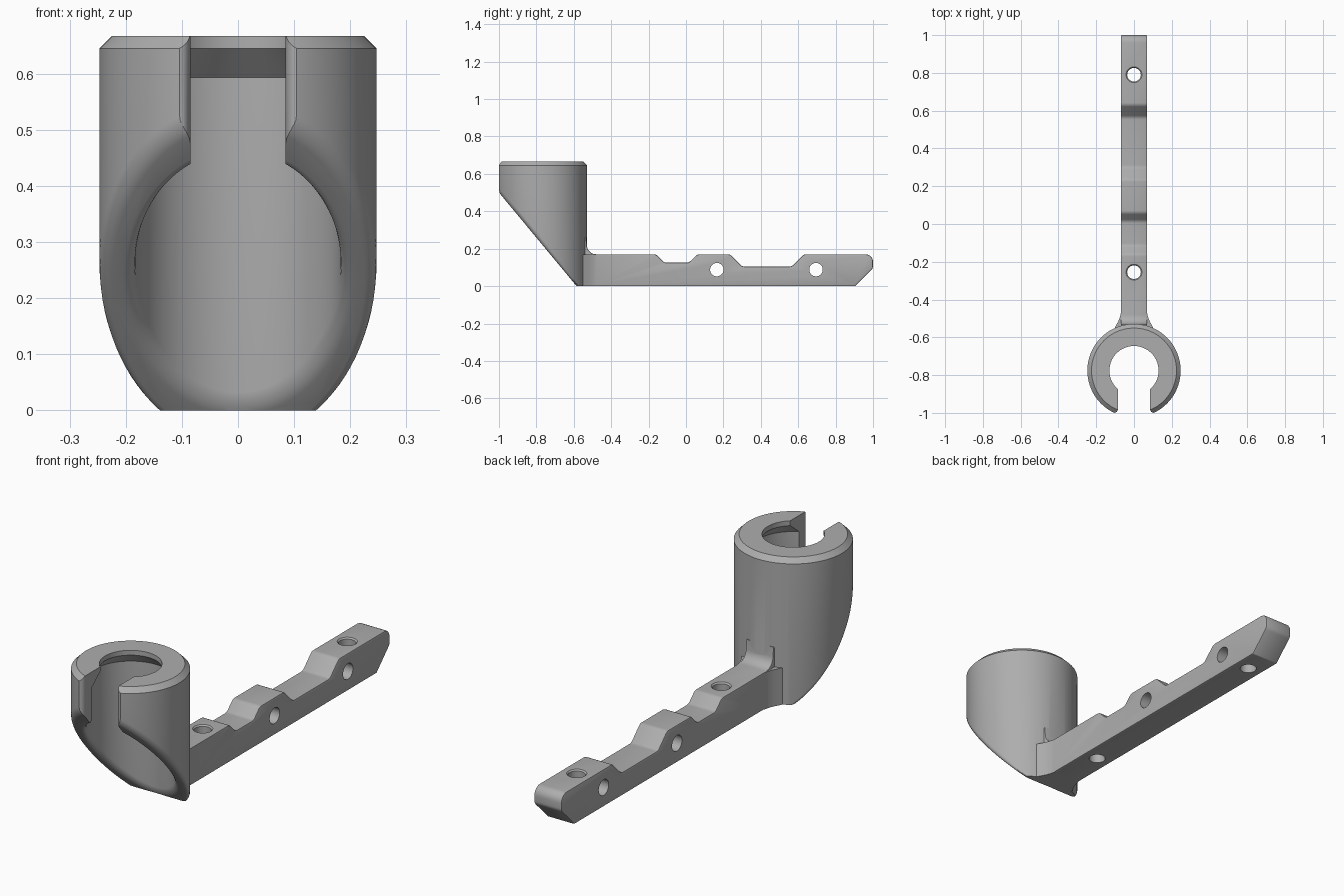
import bpy, bmesh, math
from mathutils import Vector

cube = bpy.data.objects.get("Cube")
if cube:
    bpy.data.objects.remove(cube)

CY = -0.776      # collar axis
R_OUT = 0.247
R_BORE = 0.183
HEIGHT = 0.667

grey = bpy.data.materials.new("grey plastic")
grey.use_nodes = True
grey.diffuse_color = (0.42, 0.42, 0.42, 1)
grey.node_tree.nodes["Principled BSDF"].inputs["Base Color"].default_value = grey.diffuse_color


def make(name, bm):
    bmesh.ops.recalc_face_normals(bm, faces=bm.faces)
    mesh = bpy.data.meshes.new(name)
    bm.to_mesh(mesh)
    bm.free()
    mesh.materials.append(grey)
    ob = bpy.data.objects.new(name, mesh)
    bpy.context.collection.objects.link(ob)
    return ob


def rounded(points):
    """Round each corner (u, v, radius) of a closed outline."""
    out = []
    for i, (u, v, r) in enumerate(points):
        p = Vector((u, v))
        if r == 0:
            out.append(p)
            continue
        a = (Vector(points[i - 1][:2]) - p).normalized()
        b = (Vector(points[(i + 1) % len(points)][:2]) - p).normalized()
        half = a.angle(b) / 2
        d = r / math.tan(half)
        centre = p + (a + b).normalized() * r / math.sin(half)
        start, end = p + a * d - centre, p + b * d - centre
        sweep = start.angle_signed(end)
        steps = 6
        for k in range(steps + 1):
            t = -sweep * k / steps
            c, s = math.cos(t), math.sin(t)
            out.append(centre + Vector((start.x * c - start.y * s, start.x * s + start.y * c)))
    return out


def prism(name, outline, lo, hi, axis, bevel=0):
    """Extrude a 2D outline along x (outline is y, z) or z (outline is x, y)."""
    bm = bmesh.new()
    place = (lambda p, h: (h, p[0], p[1])) if axis == "x" else (lambda p, h: (p[0], p[1], h))
    bottom = [bm.verts.new(place(p, lo)) for p in outline]
    top = [bm.verts.new(place(p, hi)) for p in outline]
    caps = [bm.faces.new(bottom), bm.faces.new(top)]
    for i in range(len(outline)):
        j = (i + 1) % len(outline)
        bm.faces.new((bottom[i], bottom[j], top[j], top[i]))
    bmesh.ops.recalc_face_normals(bm, faces=bm.faces)
    if bevel:
        edges = [e for f in caps for e in f.edges]
        bmesh.ops.bevel(bm, geom=edges, offset=bevel, segments=2, profile=0.5, affect="EDGES")
    return make(name, bm)


def lathe(name, profile, centre, axis="z", steps=96):
    """Revolve a closed (radius, height) profile; radius 0 points become poles."""
    bm = bmesh.new()
    rings = []
    for r, h in profile:
        ring = []
        for k in range(steps):
            a = 2 * math.pi * k / steps
            c, s = r * math.cos(a), r * math.sin(a)
            co = Vector((c, s, h)) if axis == "z" else Vector((h, c, s))
            ring.append(bm.verts.new(co + Vector(centre)))
        rings.append(ring)
    for i in range(len(rings)):
        a, b = rings[i - 1], rings[i]
        for k in range(steps):
            n = (k + 1) % steps
            bm.faces.new((a[k], a[n], b[n], b[k]))
    bmesh.ops.remove_doubles(bm, verts=bm.verts, dist=1e-5)
    return make(name, bm)


def combine(target, other, operation):
    mod = target.modifiers.new("cut", "BOOLEAN")
    mod.object, mod.operation, mod.solver = other, operation, "EXACT"
    bpy.context.view_layer.update()
    with bpy.context.temp_override(object=target, active_object=target):
        bpy.ops.object.modifier_apply(modifier=mod.name)
    bpy.data.objects.remove(other)


# Collar: chamfered tube with a narrower lip at the top
collar = lathe("tube_clip_bracket", [
    (R_OUT, -0.4), (R_OUT, 0.645), (0.225, HEIGHT), (0.13, HEIGHT),
    (0.13, 0.645), (R_BORE, 0.593), (R_BORE, -0.4)], (0, CY, 0))

# Slanted underside, with its rims rounded
slope = 0.5 / 0.415
slant = [(-1.2, 0.5 + 0.2 * slope), (-0.4, 0.5 - 0.6 * slope), (-0.4, -0.8), (-1.2, -0.8)]
combine(collar, prism("slant_cutter", slant, -0.5, 0.5, "x"), "DIFFERENCE")
bm = bmesh.new()
bm.from_mesh(collar.data)
down = Vector((0, -slope, -1)).normalized()
rim = [e for e in bm.edges if len(e.link_faces) == 2
       and sum(f.normal.dot(down) > 0.999 for f in e.link_faces) == 1]
bmesh.ops.bevel(bm, geom=rim, offset=0.022, segments=5, profile=0.5, affect="EDGES")
bm.to_mesh(collar.data)
bm.free()

# Flat foot and front slot with rounded outer edges
foot = [(-0.5, -1.3), (0.5, -1.3), (0.5, -0.3), (-0.5, -0.3)]
combine(collar, prism("foot_cutter", foot, -0.9, 0, "z"), "DIFFERENCE")
half = [(0.085, -0.8), (0.085, -0.98), (0.087, -0.988), (0.091, -0.994),
        (0.097, -0.998), (0.105, -1.0), (0.115, -1.0), (0.115, -1.1)]
slot = half + [(-x, y) for x, y in reversed(half)]
combine(collar, prism("slot_cutter", slot, -0.1, 0.8, "z"), "DIFFERENCE")

# Arm: stepped bar with a sloped, rounded tip
bar = rounded([
    (-0.56, 0, 0), (-0.56, 0.26, 0), (-0.533, 0.26, 0), (-0.527, 0.17, 0.05),
    (-0.16, 0.17, 0.03), (-0.115, 0.125, 0.03), (0.015, 0.125, 0.03),
    (0.06, 0.17, 0.03), (0.235, 0.17, 0.03), (0.30, 0.105, 0.03),
    (0.565, 0.105, 0.03), (0.63, 0.17, 0.03), (1.0, 0.17, 0.04),
    (1.0, 0.095, 0.03), (0.905, 0, 0.008)])
combine(collar, prism("arm", bar, -0.07, 0.07, "x", 0.006), "UNION")

# Curved webs where the arm meets the collar
web_side = [(0.105, -0.556), (0.094, -0.535), (0.083, -0.515), (0.074, -0.492), (0.068, -0.465)]
web = web_side + [(-x, y) for x, y in reversed(web_side)]
combine(collar, prism("web", web, 0.0, 0.168, "z"), "UNION")

# Screw holes: two upright, two across
for y in (-0.255, 0.79):
    hole = [(0, -0.1), (0.036, -0.1), (0.036, 0.164), (0.048, 0.176), (0.048, 0.3), (0, 0.3)]
    combine(collar, lathe("upright_hole", hole, (0, y, 0), "z", 32), "DIFFERENCE")
for y in (0.165, 0.695):
    hole = [(0, -0.2), (0.036, -0.2), (0.036, 0.2), (0, 0.2)]
    combine(collar, lathe("cross_hole", hole, (0, y, 0.088), "x", 32), "DIFFERENCE")

bpy.ops.object.select_all(action="DESELECT")
collar.select_set(True)
bpy.context.view_layer.objects.active = collar
bpy.ops.object.shade_smooth_by_angle(angle=math.radians(30))
